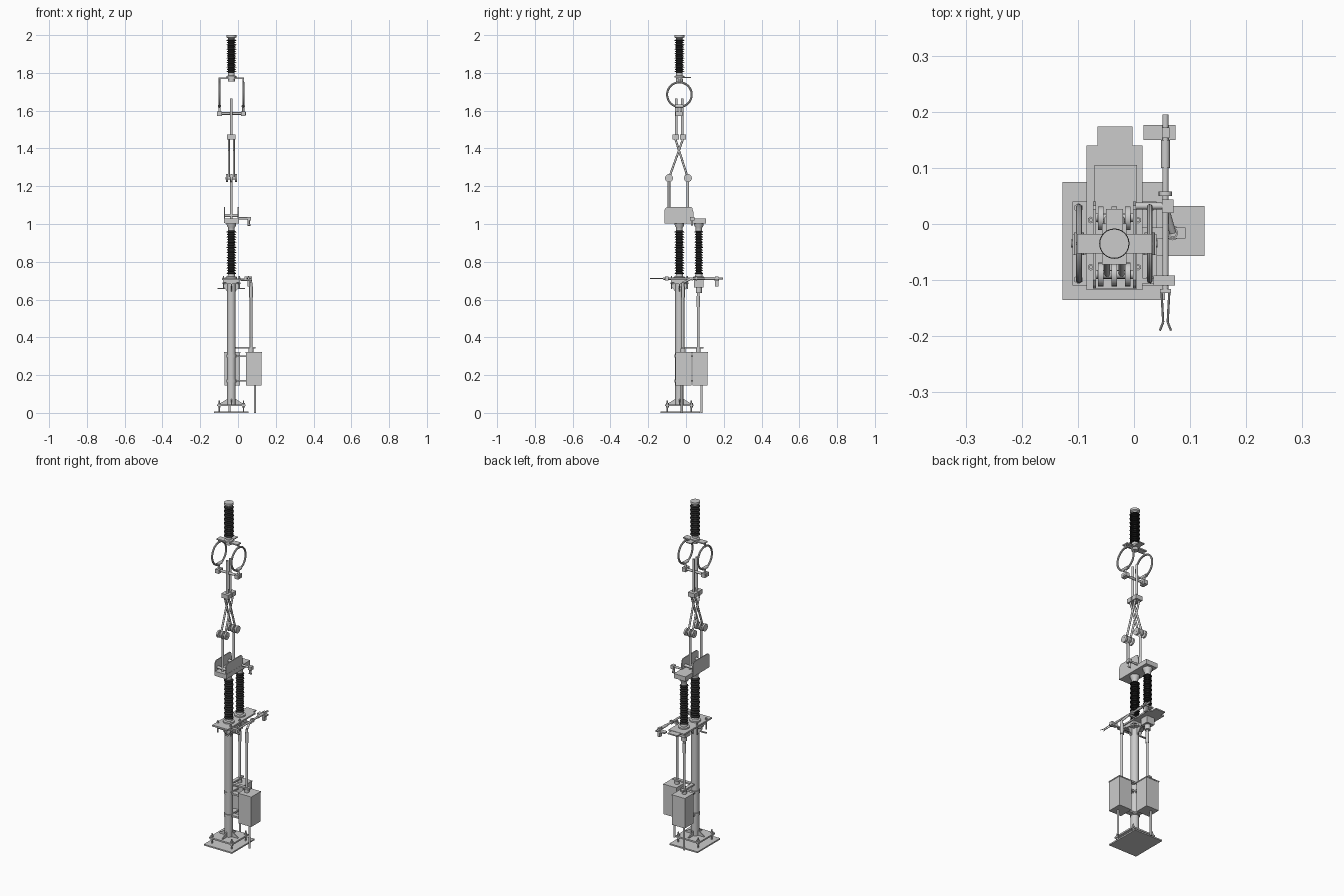
import bpy, bmesh, math
from mathutils import Vector, Matrix

if "Cube" in bpy.data.objects:
    bpy.data.objects.remove(bpy.data.objects["Cube"])

CX = CY = -0.035          # main column axis
RY = 0.068                # rear (rotating) insulator axis
DARK = bpy.data.materials.new("dark_insulator")
DARK.diffuse_color = (0.02, 0.02, 0.02, 1)
DARK.use_nodes = True
DARK.node_tree.nodes["Principled BSDF"].inputs["Base Color"].default_value = DARK.diffuse_color


def finish(name, bm, smooth=False):
    bmesh.ops.recalc_face_normals(bm, faces=bm.faces)
    me = bpy.data.meshes.new(name)
    bm.to_mesh(me)
    bm.free()
    ob = bpy.data.objects.new(name, me)
    bpy.context.collection.objects.link(ob)
    if smooth:
        bpy.ops.object.select_all(action='DESELECT')
        ob.select_set(True)
        bpy.context.view_layer.objects.active = ob
        bpy.ops.object.shade_smooth_by_angle(angle=math.radians(35))
    return ob


def box(name, x0, x1, y0, y1, z0, z1):
    bm = bmesh.new()
    bmesh.ops.create_cube(bm, size=1)
    for v in bm.verts:
        v.co = ((x0 + x1) / 2 + v.co.x * (x1 - x0), (y0 + y1) / 2 + v.co.y * (y1 - y0),
                (z0 + z1) / 2 + v.co.z * (z1 - z0))
    return finish(name, bm)


def rod(name, a, b, r, seg=16, r2=None):
    a, b = Vector(a), Vector(b)
    d = b - a
    bm = bmesh.new()
    m = Matrix.Translation((a + b) / 2) @ d.to_track_quat('Z', 'Y').to_matrix().to_4x4()
    bmesh.ops.create_cone(bm, cap_ends=True, segments=seg, radius1=r,
                          radius2=r if r2 is None else r2, depth=d.length, matrix=m)
    return finish(name, bm, seg > 6)


def vrod(name, x, y, z0, z1, r, seg=16, r2=None):
    return rod(name, (x, y, z0), (x, y, z1), r, seg, r2)


def lathe(name, pts, x, y, seg=24):
    bm = bmesh.new()
    rings = [[bm.verts.new((x + r * math.cos(math.tau * i / seg), y + r * math.sin(math.tau * i / seg), z))
              for i in range(seg)] for r, z in pts]
    for p, q in zip(rings, rings[1:]):
        for i in range(seg):
            bm.faces.new((p[i], p[(i + 1) % seg], q[(i + 1) % seg], q[i]))
    bm.faces.new(rings[0])
    bm.faces.new(rings[-1])
    return finish(name, bm, True)


def prism(name, outline, axis, lo, hi):
    """Extrude a 2D outline (u, z) along x or y."""
    put = (lambda u, z, t: (t, u, z)) if axis == 'x' else (lambda u, z, t: (u, t, z))
    bm = bmesh.new()
    A, B = [[bm.verts.new(put(u, z, t)) for u, z in outline] for t in (lo, hi)]
    bm.faces.new(A)
    bm.faces.new(B)
    n = len(A)
    for i in range(n):
        bm.faces.new((A[i], A[(i + 1) % n], B[(i + 1) % n], B[i]))
    return finish(name, bm)


def insulator(name, x, y, z0, z1, r, sheds):
    pts, p = [], (z1 - z0) / sheds
    for i in range(sheds):
        z, R = z0 + i * p, r if i % 2 == 0 else r * 0.9
        pts += [(r * 0.65, z), (r * 0.65, z + p * 0.3), (R, z + p * 0.35), (R, z + p * 0.5)]
    pts.append((r * 0.65, z1))
    lathe(name, pts, x, y).data.materials.append(DARK)


# Foundation: ground plate, raised plate, anchor bolts, gussets
box("ground_plate", -0.127, 0.055, -0.135, 0.075, 0, 0.008)
box("foot_plate", -0.11, 0.04, -0.11, 0.04, 0.036, 0.045)
for sx in (-1, 1):
    for sy in (-1, 1):
        bx, by = CX + sx * 0.064, CY + sy * 0.064
        vrod("anchor_bolt", bx, by, 0.005, 0.065, 0.004, 10)
        vrod("anchor_nut", bx, by, 0.045, 0.053, 0.008, 6)
        vrod("levelling_nut", bx, by, 0.028, 0.036, 0.008, 6)
for s in (-1, 1):
    for ax in 'xy':
        prism("foot_gusset", [(CX + s * 0.02, 0.045), (CX + s * 0.06, 0.045), (CX + s * 0.06, 0.05),
                              (CX + s * 0.02, 0.075)], ax, CX - 0.003, CX + 0.003)

# Column with head flange and ribs
vrod("column", CX, CY, 0.036, 0.70, 0.022, 32)
vrod("column_head_flange", CX, CY, 0.683, 0.69, 0.047, 24)
for s in (-1, 1):
    for ax in 'xy':
        prism("head_gusset", [(CX + s * 0.02, 0.64), (CX + s * 0.045, 0.672), (CX + s * 0.045, 0.683),
                              (CX + s * 0.02, 0.683)], ax, CX - 0.003, CX + 0.003)
    for t in (-1, 1):
        vrod("head_bolt", CX + s * 0.042, CY + t * 0.042, 0.655, 0.725, 0.0035, 8)
        vrod("head_nut", CX + s * 0.042, CY + t * 0.042, 0.712, 0.718, 0.006, 6)
box("head_strap", -0.108, 0.036, CY - 0.004, CY + 0.004, 0.655, 0.661)
box("head_pad", CX - 0.045, CX + 0.045, CY - 0.045, CY + 0.045, 0.69, 0.703)

# Platform carrying both insulators
box("platform", -0.085, 0.015, -0.118, 0.14, 0.703, 0.712)
box("platform_rear_tab", -0.065, -0.003, 0.13, 0.174, 0.703, 0.710)
box("bearing_housing", -0.06, -0.01, 0.043, 0.093, 0.663, 0.703)
vrod("bearing_sleeve", CX, RY, 0.635, 0.663, 0.016, 20)

# Lower insulators with end fittings
for nm, y, r in (("main", CY, 0.026), ("rotating", RY, 0.023)):
    lathe(nm + "_insulator_base", [(0.03, 0.712), (0.03, 0.72), (0.02, 0.723), (0.018, 0.735)], CX, y)
    insulator(nm + "_insulator", CX, y, 0.732, 0.965, r, 17)
    lathe(nm + "_insulator_cap", [(0.017, 0.962), (0.017, 0.98), (0.024, 0.99), (0.026, 1.005)], CX, y)

# Drive housing: base channel with two tall cheeks
box("housing_base", -0.07, 0.005, -0.115, 0.105, 1.003, 1.03)
cheek = [(-0.115, 1.005), (0.04, 1.005), (0.04, 1.06), (0.033, 1.085), (0.026, 1.09),
         (-0.10, 1.09), (-0.11, 1.082), (-0.115, 1.07)]
prism("housing_cheek_left", cheek, 'x', -0.073, -0.068)
prism("housing_cheek_right", cheek, 'x', -0.002, 0.004)
rod("housing_shaft", (-0.07, -0.09, 1.045), (0.002, -0.09, 1.045), 0.008)
rod("housing_shaft", (-0.07, 0.012, 1.045), (0.002, 0.012, 1.045), 0.008)
# Side contact arm with drop hook
rod("side_contact_arm", (0, 0.032, 1.03), (0.068, 0.032, 1.03), 0.006)
box("side_contact_block", 0.05, 0.07, 0.02, 0.044, 1.018, 1.038)
vrod("side_contact_drop", 0.057, 0.032, 0.995, 1.02, 0.006)
rod("side_contact_hook", (0.05, 0.032, 0.995), (0.066, 0.032, 0.995), 0.005)

# Scissor arms: lower uprights, elbow discs, crossed upper arms
for y, ytop, x in ((-0.09, -0.014, CX - 0.012), (0.01, -0.058, CX + 0.014)):
    vrod("lower_arm", CX, y, 1.03, 1.243, 0.007)
    rod("elbow_pin", (CX - 0.03, y, 1.243), (CX + 0.03, y, 1.243), 0.007)
    for dx in (-0.024, 0, 0.024):
        rod("elbow_disc", (CX + dx - 0.005, y, 1.243), (CX + dx + 0.005, y, 1.243), 0.021, 24)
    for dx in (-0.013, 0.013):
        rod("upper_arm", (CX + dx, y, 1.243), (CX + dx, ytop, 1.455), 0.0055)
# Clamp and contact fingers
for y in (-0.051, -0.02):
    box("finger_clamp", -0.057, -0.013, y - 0.013 - (0.008 if y < -0.03 else 0),
        y + 0.013 + (0 if y < -0.03 else 0.008), 1.448, 1.473)
    vrod("contact_finger", CX, y, 1.455, 1.665, 0.007)

# Hanging fixed contact: top bar, shield rings, lower bar
box("hanger_bar", -0.102, 0.032, -0.053, -0.018, 1.768, 1.775)
vrod("hanger_boss", CX, CY, 1.755, 1.768, 0.018)
box("hanger_tab", -0.05, -0.02, -0.02, 0.027, 1.773, 1.778)
for x in (-0.098, 0.028):
    bpy.ops.mesh.primitive_torus_add(location=(x, CY, 1.685), rotation=(0, math.pi / 2, 0), major_segments=48,
                                     minor_segments=10, major_radius=0.065, minor_radius=0.0055)
    ring = bpy.context.object
    ring.name = "shield_ring"
    bpy.ops.object.shade_smooth_by_angle()
    vrod("ring_hanger", x, CY, 1.745, 1.77, 0.005)
    vrod("ring_lower_stud", x, CY, 1.59, 1.625, 0.006)
    box("contact_bar_clamp", x - 0.012, x + 0.012, -0.055, -0.018, 1.573, 1.596)
    rod("ring_sleeve", (x, CY - 0.02, 1.624), (x, CY + 0.02, 1.624), 0.009)
rod("contact_bar", (-0.112, CY, 1.585), (0.042, CY, 1.585), 0.007)

# Top insulator
lathe("top_insulator_base", [(0.026, 1.775), (0.026, 1.783), (0.017, 1.787), (0.017, 1.803)], CX, CY)
insulator("top_insulator", CX, CY, 1.80, 1.978, 0.027, 15)
lathe("top_insulator_cap", [(0.017, 1.975), (0.018, 1.983), (0.026, 1.988), (0.026, 2.0)], CX, CY)

# Earthing switch: long horizontal blade at the side of the platform
EX, EZ = 0.056, 0.712
rod("earthing_blade", (EX, -0.12, EZ), (EX, 0.195, EZ), 0.0055)
box("earthing_front_block", 0.035, 0.073, -0.11, -0.092, EZ - 0.012, EZ + 0.009)
box("earthing_front_bracket", 0.0, 0.05, -0.106, -0.096, 0.703, 0.711)
box("earthing_rear_block", 0.017, 0.074, 0.15, 0.176, 0.698, 0.706)
box("earthing_rear_post", 0.05, 0.063, 0.153, 0.172, 0.67, 0.722)
rod("earthing_collar", (EX, 0.05, EZ), (EX, 0.058, EZ), 0.012)
rod("earthing_sleeve", (EX, 0.1, EZ), (EX, 0.15, EZ), 0.008)
box("earthing_fork_root", 0.046, 0.066, -0.123, -0.116, EZ - 0.006, EZ + 0.006)
for s in (-1, 1):
    rod("earthing_fork", (EX + s * 0.007, -0.12, EZ), (EX + s * 0.004, -0.175, EZ), 0.002, 8)
    rod("earthing_fork_tip", (EX + s * 0.004, -0.175, EZ), (EX + s * 0.01, -0.19, EZ), 0.002, 8)
rod("earthing_crank", (EX, 0.03, EZ), (0.069, -0.015, 0.69), 0.006)
box("earthing_side_bracket", 0.01, 0.062, 0.028, 0.038, 0.700, 0.709)

# Two drive cabinets, each with a vertical drive shaft, coupling and conduit
for nm, bx, by, sx, sy, top in (("earthing", (0.042, 0.124), (-0.055, 0.03), 0.069, -0.016, 0.69),
                                ("main", (-0.072, 0.01), (0.034, 0.114), CX, 0.065, 0.64)):
    box(nm + "_cabinet", *bx, *by, 0.145, 0.318)
    box(nm + "_cabinet_lid", bx[0] - 0.002, bx[1] + 0.002, by[0] - 0.002, by[1] + 0.002, 0.316, 0.322)
    vrod(nm + "_drive_shaft", sx, sy, 0.32, top, 0.007)
    vrod(nm + "_shaft_coupling", sx, sy, top - 0.08, top - 0.02, 0.0095)
    vrod(nm + "_shaft_flange", sx, sy, 0.322, 0.34, 0.013)
    cx, cy = (0.09, -0.022) if nm == "earthing" else (CX - 0.01, 0.082)
    vrod(nm + "_conduit", cx, cy, 0, 0.146, 0.006)
# Shaft guides and cabinet brackets fixed to the column
box("shaft_guide_side", -0.02, 0.092, -0.026, -0.006, 0.341, 0.35)
box("shaft_guide_rear", -0.045, -0.025, -0.025, 0.092, 0.341, 0.35)
for z in (0.17, 0.30):
    vrod("column_band", CX, CY, z - 0.008, z + 0.008, 0.026, 24)
    box("cabinet_bracket_side", -0.015, 0.044, -0.045, -0.015, z - 0.005, z + 0.005)
    box("cabinet_bracket_rear", -0.05, -0.02, -0.015, 0.036, z - 0.005, z + 0.005)
